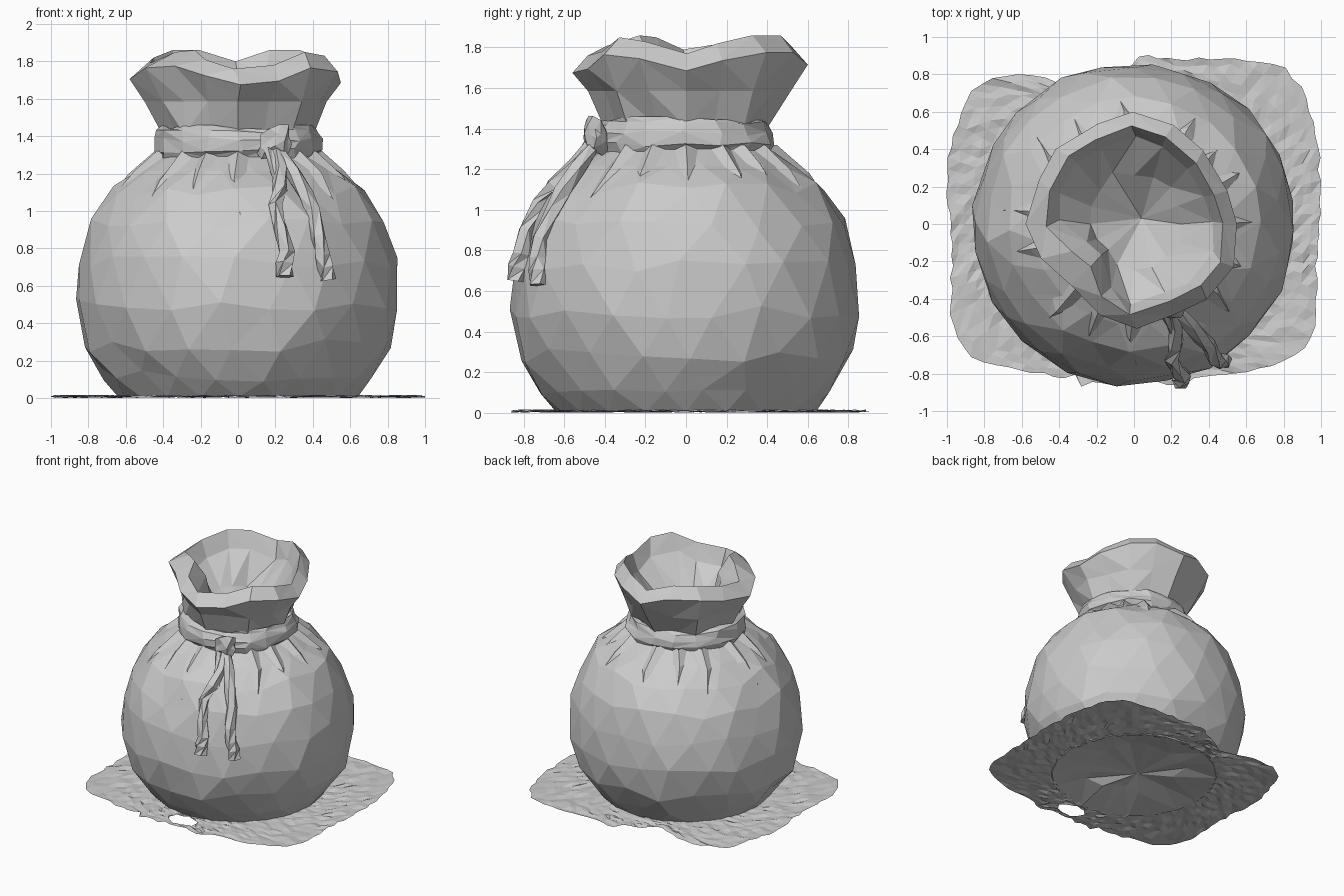
import bpy, random
from math import sin, cos, pi, radians
from mathutils import Vector

if "Cube" in bpy.data.objects:
    bpy.data.objects.remove(bpy.data.objects["Cube"])

random.seed(4)


def jit(a):
    return random.uniform(-a, a)


def make(name, verts, faces):
    me = bpy.data.meshes.new(name)
    me.from_pydata([tuple(v) for v in verts], [], faces)
    me.validate()
    ob = bpy.data.objects.new(name, me)
    bpy.context.collection.objects.link(ob)
    return ob


def loft(name, rings, stagger=False, start=None, end=None):
    """Triangulated skin through rings of equal point count, optional cap centres."""
    n = len(rings[0])
    verts = [p for r in rings for p in r]
    faces = []
    for k in range(len(rings) - 1):
        for i in range(n):
            j = (i + 1) % n
            a, a2, b, b2 = k*n + i, k*n + j, (k+1)*n + i, (k+1)*n + j
            if stagger and k % 2 == 0 or not stagger and random.random() < .5:
                faces += [(a, a2, b), (a2, b2, b)]
            else:
                faces += [(a, b2, b), (a, a2, b2)]
    if start is not None:
        c = len(verts)
        verts.append(start)
        faces += [(c, (i + 1) % n, i) for i in range(n)]
    if end is not None:
        c, o = len(verts), (len(rings) - 1) * n
        verts.append(end)
        faces += [(c, o + i, o + (i + 1) % n) for i in range(n)]
    return make(name, verts, faces)


def polar(r, t, z):
    return Vector((r * cos(t), r * sin(t), z))


# Sack body: staggered faceted rings
PROFILE = [(.64, .005), (.725, .12), (.82, .28), (.864, .5), (.845, .73),
           (.785, .93), (.675, 1.1), (.54, 1.215), (.40, 1.31), (.37, 1.42)]
N = 20
rings = []
for k, (r, z) in enumerate(PROFILE):
    mid = 0 < k < 7
    rings.append([polar(r + (jit(.01) if mid else 0),
                        2*pi*(i + .5*(k % 2) + (jit(.17) if mid else 0)) / N,
                        z + (jit(.035) if mid else 0)) for i in range(N)])
# Underside: slightly hollow, creased
rings.insert(0, [polar(.36 + jit(.06), 2*pi*(i + .5)/N, .05 + jit(.03)) for i in range(N)])
rings = rings[:1] + rings[1:]
under = [rings[0], rings[1]]
loft("sack_underside", under, start=Vector((-.1, -.08, .09)))
loft("sack_body", rings[1:], True)


def body_r(z):
    for (r0, z0), (r1, z1) in zip(PROFILE, PROFILE[1:]):
        if z0 <= z <= z1:
            return r0 + (r1 - r0) * (z - z0) / (z1 - z0)


# Gathered pleats: tapering ridges running down from the neck
pv, pf = [], []
for deg, zt in [(96, 1.0), (60, 1.04), (40, 1.12), (24, 1.0), (0, 1.1), (-22, 1.03),
                (-42, 1.06), (-90, .98), (-112, 1.12), (-132, .96), (-165, 1.08),
                (172, 1.04), (140, 1.06), (118, 1.12)]:
    t, b = radians(deg), len(pv)
    zm = zt + .6 * (1.3 - zt)
    pv += [polar(.38, t - .17, 1.32), polar(.38, t + .17, 1.32), polar(.45, t, 1.32),
           polar(body_r(zm) - .015, t - .11, zm), polar(body_r(zm) - .015, t + .11, zm),
           polar(body_r(zm) + .03, t + jit(.04), zm), polar(body_r(zt) - .006, t + jit(.04), zt)]
    pf += [(b, b+2, b+5, b+3), (b+2, b+1, b+4, b+5), (b+3, b+5, b+6), (b+5, b+4, b+6)]
make("neck_pleats", pv, pf)

# Flared mouth with a rolled, wavy rim, a fold at front left and a funnel inside
RIM = [.55, .53, .54, .57, .6, .57, .58, .56, .58, .53, .47, .52, .56, .53, .56, .58]
TOP = [1.77, 1.82, 1.86, 1.86, 1.80, 1.86, 1.86, 1.82, 1.79, 1.85, 1.86, 1.81,
       1.76, 1.78, 1.85, 1.83]
M = 16
ang = [2*pi*i/M for i in range(M)]
fold = [{8: .05, 9: .13, 10: .1, 11: .03}.get(i, 0) for i in range(M)]
mouth = [
    [polar(.385 + .02*(-1)**i, t, 1.41) for i, t in enumerate(ang)],
    [polar(RIM[i]*.84 + .012*(-1)**i, t, 1.585) for i, t in enumerate(ang)],
    [polar(RIM[i], t + jit(.05), TOP[i] - .085) for i, t in enumerate(ang)],
    [polar(RIM[i] - .075 - fold[i]*.7, t + jit(.05), TOP[i]) for i, t in enumerate(ang)],
    [polar(RIM[i] - .13 - fold[i], t + jit(.06), TOP[i] - .13) for i, t in enumerate(ang)],
    [polar(.27 + jit(.03) - fold[i]*.5, t, 1.5 + jit(.02)) for i, t in enumerate(ang)]]
loft("sack_mouth", mouth, end=Vector((.04, .03, 1.3)))

# Cord wrapped round the neck
SECTION = [(.37, 1.29), (.425, 1.28), (.452, 1.325), (.44, 1.38), (.425, 1.425), (.40, 1.45), (.36, 1.43)]
wrap = [[polar(r + jit(.014), 2*pi*(i + jit(.15))/M, z + jit(.014)) - Vector((0, .012, 0))
         for i in range(M)] for r, z in SECTION]
loft("neck_cord", wrap)

# Knot: lumpy and slightly tilted
bpy.ops.mesh.primitive_ico_sphere_add(subdivisions=2, radius=1, location=(.2, -.44, 1.36))
knot = bpy.context.object
knot.name = "cord_knot"
knot.rotation_euler = (.2, .6, .1)
for v in knot.data.vertices:
    v.co *= 1 + jit(.22)
    v.co = Vector((v.co.x*.085, v.co.y*.06, v.co.z*.105))


def tube(name, path, width):
    pts = [Vector(p) for p in path]
    rs = []
    for k, p in enumerate(pts):
        d = (pts[min(k+1, len(pts)-1)] - pts[max(k-1, 0)]).normalized()
        u = d.cross(Vector((0, 1, .3))).normalized()
        v = d.cross(u)
        w = width * (1.15 if k >= len(pts) - 2 else .9 + jit(.2))
        rs.append([p + w*(u*cos(2*pi*i/5 + k*.5) + v*sin(2*pi*i/5 + k*.5)) for i in range(5)])
    loft(name, rs, start=pts[0], end=pts[-1])


# Hanging cord ends
tube("cord_end_left", [(.2, -.46, 1.33), (.23, -.55, 1.22), (.22, -.65, 1.12), (.2, -.72, 1.03),
                       (.23, -.79, .9), (.26, -.81, .78), (.25, -.83, .72), (.25, -.84, .65)], .043)
tube("cord_end_right", [(.22, -.46, 1.31), (.3, -.54, 1.2), (.36, -.61, 1.09), (.40, -.65, 1.0),
                        (.43, -.72, .86), (.45, -.73, .76), (.47, -.73, .7), (.48, -.73, .63)], .041)
# Short loose strands beside the knot
tube("cord_strand", [(.16, -.48, 1.33), (.2, -.54, 1.22), (.24, -.63, 1.1)], .025)

# Rumpled ground patch with an opening under the sack and a small tear in front
S, K = 110, 10
gv, gf, torn = [], [], []
for k in range(K):
    for i in range(S):
        t = 2*pi*i/S
        c, s = cos(t), sin(t)
        hy = .89 if s > 0 and c > 0 else .81
        R = ((abs(c)/.985)**5 + (abs(s)/hy)**5) ** -.2 + .012*sin(9*t) + jit(.012)
        R -= .1 * max(0, 1 - abs(t - radians(112)) / .25)
        if abs(t - radians(270)) < .35:
            R += .04
        r = .61 + (R - .61) * k/(K-1) + jit(.006)
        p = polar(r, t, max(0, .009 + jit(.008)))
        # tear: push points out to the edge of an ellipse
        ex, ey = (p.x - .02)/.12, (p.y + .735)/.075
        e = max((ex*ex + ey*ey)**.5, .01)
        torn.append(e < 1)
        if e < 1:
            p.x, p.y = .02 + .12*ex/e, -.735 + .075*ey/e
        gv.append(p)
for k in range(K - 1):
    for i in range(S):
        j = (i + 1) % S
        a, b, c, d = k*S + i, (k+1)*S + i, (k+1)*S + j, k*S + j
        gf += [f for f in ((a, b, c), (a, c, d)) if not all(torn[q] for q in f)]
make("ground_patch", gv, gf)
